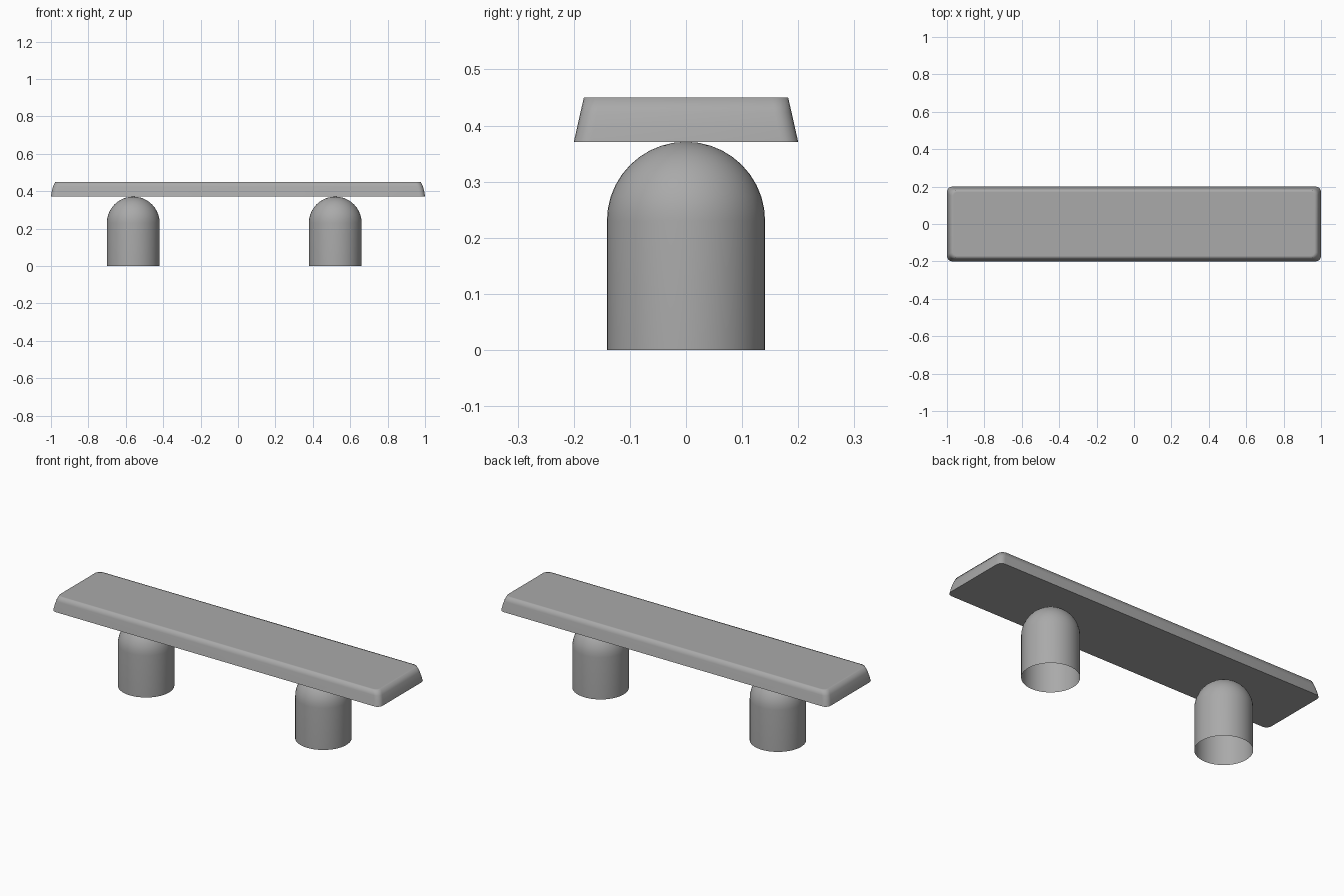
import bpy, bmesh, math

if "Cube" in bpy.data.objects:
    bpy.data.objects.remove(bpy.data.objects["Cube"])

# Dark grey shared by all parts
grey = bpy.data.materials.new("dark_grey")
grey.diffuse_color = (0.4, 0.4, 0.4, 1)
grey.use_nodes = True
grey.node_tree.nodes["Principled BSDF"].inputs["Base Color"].default_value = grey.diffuse_color


def finish(name, bm, angle):
    bmesh.ops.recalc_face_normals(bm, faces=bm.faces)
    mesh = bpy.data.meshes.new(name)
    bm.to_mesh(mesh)
    bm.free()
    mesh.materials.append(grey)
    obj = bpy.data.objects.new(name, mesh)
    bpy.context.collection.objects.link(obj)
    bpy.ops.object.select_all(action='DESELECT')
    obj.select_set(True)
    bpy.context.view_layer.objects.active = obj
    bpy.ops.object.shade_smooth_by_angle(angle=math.radians(angle))
    return obj


def rounded_ring(bm, hx, hy, z, r, steps=5):
    ring = []
    for q, (sx, sy) in enumerate([(1, 1), (-1, 1), (-1, -1), (1, -1)]):
        for i in range(steps + 1):
            a = math.pi / 2 * (q + i / steps)
            ring.append(bm.verts.new((sx * (hx - r) + r * math.cos(a),
                                      sy * (hy - r) + r * math.sin(a), z)))
    return ring


def bridge(bm, a, b):
    for i in range(len(a)):
        j = (i + 1) % len(a)
        bm.faces.new((a[i], a[j], b[j], b[i]))


# Seat slab: tapered sides, gently curved ends, rounded corners
bm = bmesh.new()
rings = [rounded_ring(bm, *p) for p in [
    (1.0, 0.2, 0.371, 0.03),
    (0.996, 0.194, 0.397, 0.03),
    (0.989, 0.188, 0.424, 0.03),
    (0.977, 0.182, 0.45, 0.03),
    (0.965, 0.170, 0.45, 0.02)]]
for a, b in zip(rings, rings[1:]):
    bridge(bm, a, b)
bm.faces.new(rings[0][::-1])
bm.faces.new(rings[-1])
finish("seat", bm, 85)


# Legs: round-topped posts, open underneath
def leg(name, x, radius=0.141, height=0.371, sides=48, steps=10):
    bm = bmesh.new()
    spring = height - radius
    profile = [(radius, 0.0)] + [
        (radius * math.cos(t), spring + radius * math.sin(t))
        for t in (math.pi / 2 * i / steps for i in range(steps))]
    rings = [[bm.verts.new((r * math.cos(2 * math.pi * k / sides),
                            r * math.sin(2 * math.pi * k / sides), z))
              for k in range(sides)] for r, z in profile]
    for a, b in zip(rings, rings[1:]):
        bridge(bm, a, b)
    tip = bm.verts.new((0, 0, height))
    for k in range(sides):
        bm.faces.new((rings[-1][k], rings[-1][(k + 1) % sides], tip))
    finish(name, bm, 40).location.x = x


leg("left_leg", -0.56)
leg("right_leg", 0.52)
